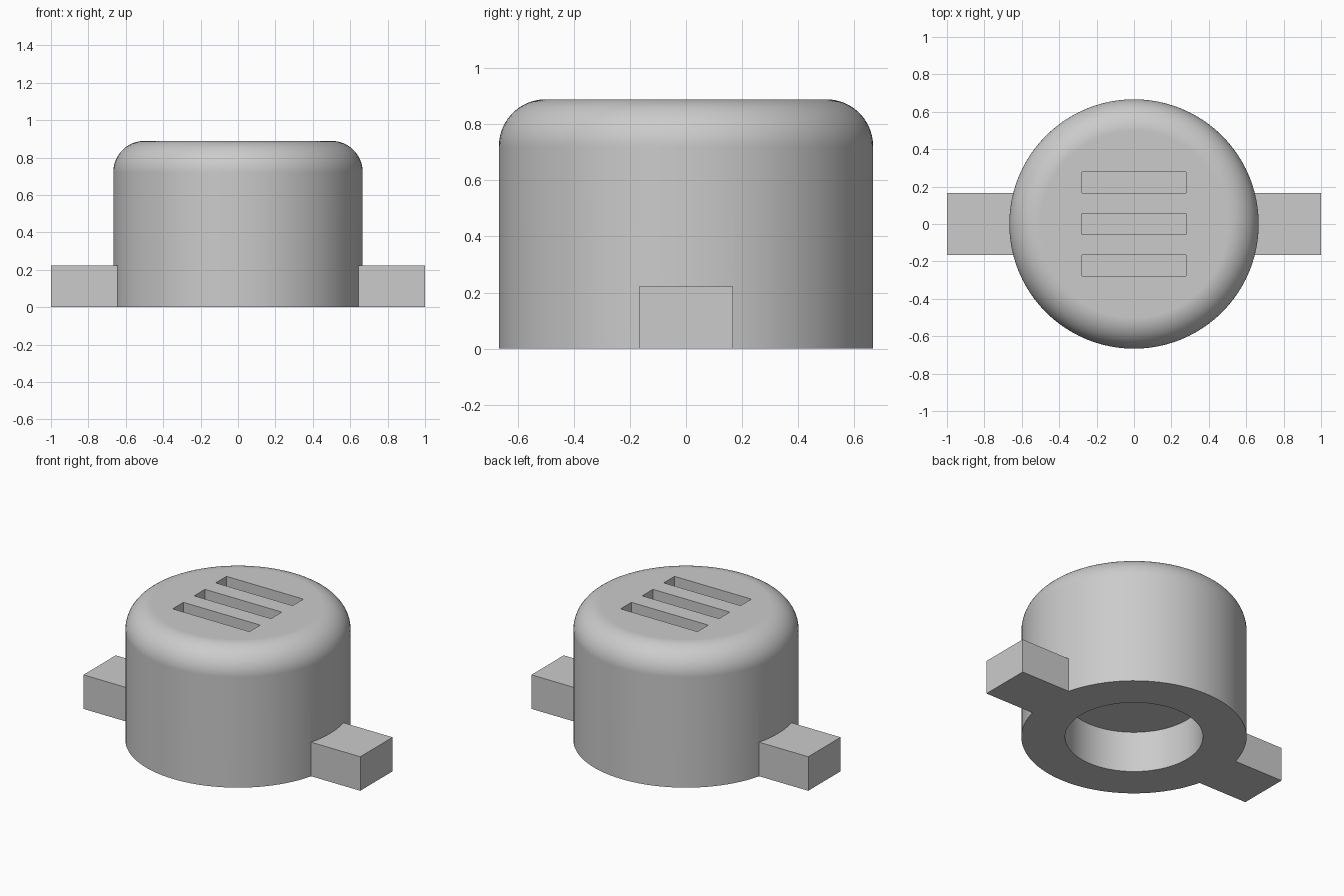
import bpy, bmesh, math

old = bpy.data.objects.get("Cube")
if old:
    bpy.data.objects.remove(old, do_unlink=True)

U = 1 / 9              # one design unit; the whole part is 18 units wide
RADIUS, HEIGHT, FILLET = 6 * U, 8 * U, 1.5 * U
HOLE_RADIUS, HOLE_DEPTH = 0.408, 0.268
SLOT_DEPTH = U

grey = bpy.data.materials.new("grey")
grey.use_nodes = True
colour = (0.6, 0.6, 0.6, 1)
grey.diffuse_color = colour
grey.node_tree.nodes["Principled BSDF"].inputs["Base Color"].default_value = colour


def make_object(name, bm):
    bmesh.ops.recalc_face_normals(bm, faces=bm.faces)
    mesh = bpy.data.meshes.new(name)
    bm.to_mesh(mesh)
    bm.free()
    mesh.materials.append(grey)
    obj = bpy.data.objects.new(name, mesh)
    bpy.context.collection.objects.link(obj)
    return obj


def lathe(name, profile, steps=96):
    """Revolve an (r, z) profile that starts and ends on the axis."""
    bm = bmesh.new()
    verts = [bm.verts.new((r, 0, z)) for r, z in profile]
    edges = [bm.edges.new(pair) for pair in zip(verts, verts[1:])]
    bmesh.ops.spin(bm, geom=verts + edges, cent=(0, 0, 0), axis=(0, 0, 1),
                   angle=math.tau, steps=steps, use_merge=True)
    bmesh.ops.remove_doubles(bm, verts=bm.verts, dist=1e-5)
    # Turn the triangle fans around the axis into single flat caps
    bmesh.ops.dissolve_limit(bm, angle_limit=0.001, verts=bm.verts, edges=bm.edges)
    return make_object(name, bm)


def box(name, low, high):
    bm = bmesh.new()
    bmesh.ops.create_cube(bm, size=1)
    for v in bm.verts:
        v.co = [a if c < 0 else b for c, a, b in zip(v.co, low, high)]
    return make_object(name, bm)


def combine(target, other, operation):
    mod = target.modifiers.new(operation.title(), "BOOLEAN")
    mod.operation, mod.solver, mod.object = operation, "EXACT", other
    bpy.context.view_layer.objects.active = target
    bpy.ops.object.modifier_apply(modifier=mod.name)
    bpy.data.objects.remove(other, do_unlink=True)


# Round body with a rolled top edge and a blind hole underneath
arc = [math.radians(a) for a in range(0, 91, 6)]
profile = [(0, HOLE_DEPTH), (HOLE_RADIUS, HOLE_DEPTH), (HOLE_RADIUS, 0), (RADIUS, 0)]
profile += [(RADIUS - FILLET + FILLET * math.cos(a),
             HEIGHT - FILLET + FILLET * math.sin(a)) for a in arc]
profile.append((0, HEIGHT))
cap = lathe("cap_body", profile)

# Square lugs on both sides, flush with the base
for side in (-1, 1):
    ends = sorted((side * 5 * U, side * 9 * U))
    lug = box("side_lug", (ends[0], -1.5 * U, 0), (ends[1], 1.5 * U, 2 * U))
    combine(cap, lug, "UNION")

# Three blind slots in the top
for row in (-1, 0, 1):
    y = row * 2 * U
    slot = box("slot_cutter", (-2.5 * U, y - U / 2, HEIGHT - SLOT_DEPTH),
               (2.5 * U, y + U / 2, HEIGHT + U))
    combine(cap, slot, "DIFFERENCE")

# Smooth round walls, crisp corners
bpy.ops.object.select_all(action="DESELECT")
cap.select_set(True)
bpy.context.view_layer.objects.active = cap
bpy.ops.object.shade_smooth_by_angle(angle=math.radians(30))
weighted = cap.modifiers.new("Flat top shading", "WEIGHTED_NORMAL")
weighted.keep_sharp = True
